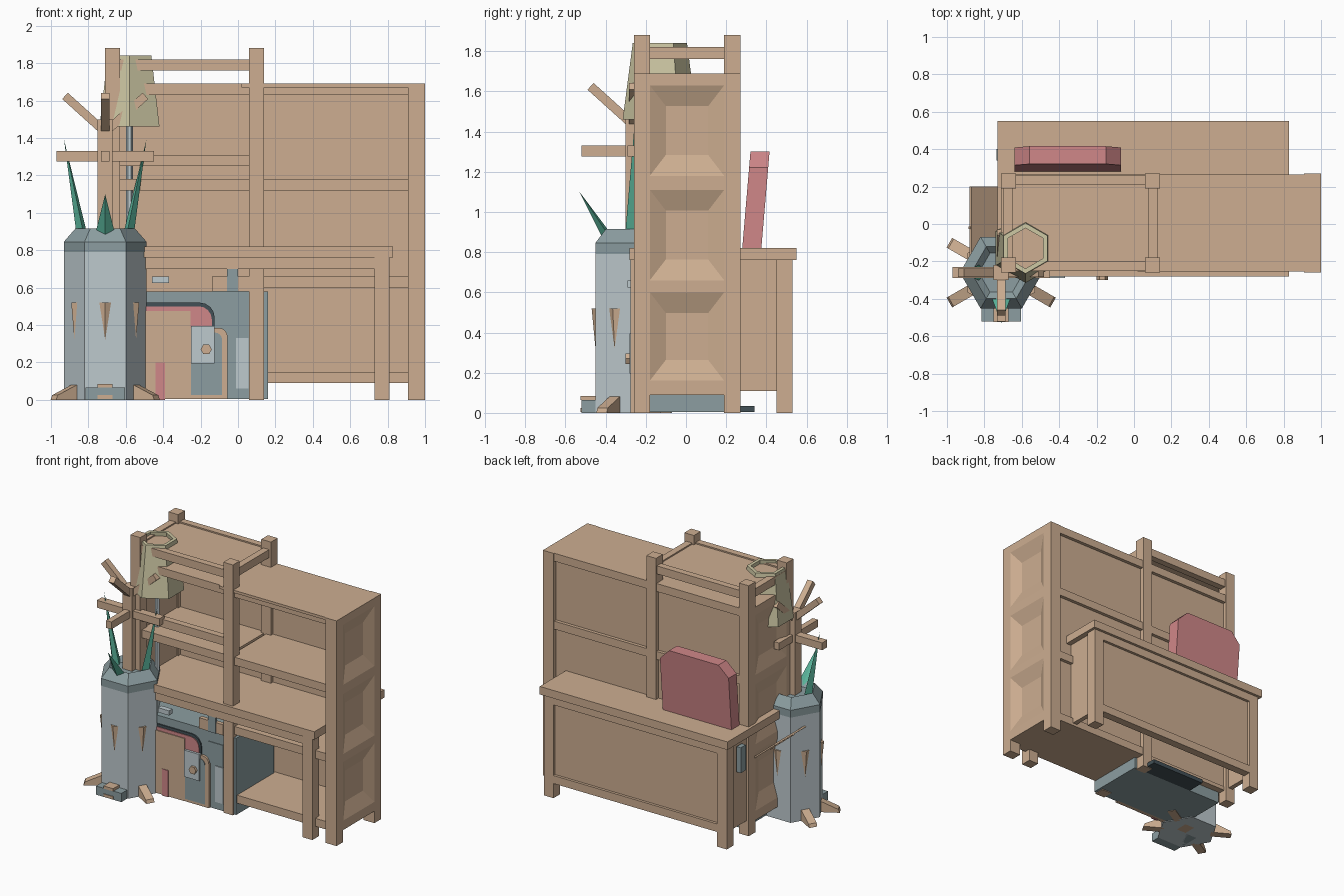
import bpy, bmesh, math
from mathutils import Vector, Matrix

if "Cube" in bpy.data.objects:
    bpy.data.objects.remove(bpy.data.objects["Cube"])

def mat(name, r, g, b):
    m = bpy.data.materials.new(name)
    m.diffuse_color = [((c / 255 + 0.055) / 1.055) ** 2.4 for c in (r, g, b)] + [1]
    m.use_nodes = True
    m.node_tree.nodes["Principled BSDF"].inputs["Base Color"].default_value = m.diffuse_color
    return m

TAN = mat("tan wood", 205, 174, 145)
GREY = mat("pale grey", 190, 202, 206)
TEAL = mat("grey teal", 140, 158, 161)
PINK = mat("pink", 208, 135, 137)
GREEN = mat("leaf green", 92, 184, 158)
OLIVE = mat("olive cream", 206, 200, 164)
DARK = mat("dark slate", 66, 80, 86)

def make(name, verts, faces, m):
    bm = bmesh.new()
    vs = [bm.verts.new(v) for v in verts]
    for f in faces:
        bm.faces.new([vs[i] for i in f])
    bmesh.ops.recalc_face_normals(bm, faces=bm.faces)
    me = bpy.data.meshes.new(name)
    bm.to_mesh(me)
    bm.free()
    me.materials.append(m)
    o = bpy.data.objects.new(name, me)
    bpy.context.collection.objects.link(o)
    return o

def loft(name, rings, m, caps=True):
    n = len(rings[0])
    faces = [(k * n + i, k * n + (i + 1) % n, (k + 1) * n + (i + 1) % n, (k + 1) * n + i)
             for k in range(len(rings) - 1) for i in range(n)]
    if caps:
        faces += [tuple(range(n)), tuple(range((len(rings) - 1) * n, len(rings) * n))]
    return make(name, [v for r in rings for v in r], faces, m)

def box(name, x0, x1, y0, y1, z0, z1, m=TAN):
    return loft(name, [[(x0, y0, z), (x1, y0, z), (x1, y1, z), (x0, y1, z)] for z in (z0, z1)], m)

def ring(cx, cy, z, r, n=6, rot=0.0):
    return [(cx + r * math.cos(rot + 2 * math.pi * i / n),
             cy + r * math.sin(rot + 2 * math.pi * i / n), z) for i in range(n)]

def beam(name, p, q, w, m=TAN):
    p, q = Vector(p), Vector(q)
    d = (q - p).normalized()
    s = d.cross(Vector((0, 0, 1))).normalized() * w / 2
    t = s.cross(d)
    return loft(name, [[c + s + t, c - s + t, c - s - t, c + s - t] for c in (p, q)], m)

def side_panel(name, xo, xi, depth):
    """Framed end panel with three sloping recesses, outer face at xo."""
    for y0, y1 in ((-.26, -.18), (.19, .27)):
        box(name + "_stile", min(xo, xi), max(xo, xi), y0, y1, 0, 1.69)
    levels = [(.09, .16), (.60, .66), (1.11, 1.18), (1.63, 1.69)]
    for z0, z1 in levels:
        box(name + "_rail", min(xo, xi), max(xo, xi), -.18, .19, z0, z1)
    for a, b in zip(levels, levels[1:]):
        z0, z1 = a[1], b[0]
        rect = lambda x, e: [(x, -.18 + e, z0 + e * 1.3), (x, .19 - e, z0 + e * 1.3),
                             (x, .19 - e, z1 - e * 1.3), (x, -.18 + e, z1 - e * 1.3)]
        xm = xo + depth
        loft(name + "_recess", [rect(xi, 0), rect(xo, 0), rect(xm, .08)], TAN)

# shelf unit: end panels, posts, back, boards
side_panel("right_end", 1.0, .91, -.04)
side_panel("left_end", -.71, -.64, .03)
for x in (-.71, .06):
    for y in (-.26, .19):
        box("shelf_post", x, x + .08, y, y + .08, 0, 1.88)
box("shelf_back", -.66, .93, .215, .24, .1, 1.66)
for z0, z1 in ((1.63, 1.69), (1.12, 1.18), (.60, .66), (.09, .15)):
    box("right_shelf", .10, .92, -.24, .265, z0, z1)
for z0, z1 in ((1.63, 1.69), (1.12, 1.18)):
    box("left_shelf", -.66, .08, -.24, .265, z0, z1)
box("left_floor", -.66, .08, -.22, .25, .09, .12)
box("shelf_top_cover", .02, .95, -.255, .265, 1.67, 1.69)
box("left_top_board", -.67, .10, -.22, .235, 1.77, 1.81)
for y in (-.25, .21):
    box("left_top_rail", -.63, .06, y, y + .05, 1.76, 1.82)
for x in (-.70, .075):
    box("left_top_side_rail", x, x + .05, -.18, .19, 1.76, 1.82)
box("left_low_rail", -.63, .06, -.25, -.20, 1.25, 1.31)

# desk passing through the shelf
box("desk_top", -.73, .83, -.28, .55, .76, .82)
for x in (-.71, .73):
    for y in (-.275, .45):
        box("desk_leg", x, x + .08, y, y + .08, 0, .77)
for x in (-.69, .755):
    box("desk_side", x, x + .035, .22, .47, .11, .76)
box("desk_back", -.66, .76, .485, .51, .11, .76)
for z0, z1 in ((.70, .765), (.11, .17)):
    box("desk_back_rail", -.65, .75, .47, .53, z0, z1)
box("desk_front_apron", -.65, .75, -.27, -.22, .70, .765)
box("desk_trim", -.14, .06, -.262, -.23, .58, .66)
box("trim_lock", -.06, 0, -.268, -.25, .58, .70, TEAL)

# storage cabinet and luggage under the desk
box("cabinet", -.62, .16, -.25, .20, .005, .58, TEAL)
box("cabinet_pale_inset", -.01, .055, -.256, -.245, .06, .33, GREY)
box("cabinet_panel", -.07, .055, -.255, -.245, .34, .50, TEAL)
def rounded(name, x0, x1, z0, z1, r, y0, y1, m):
    pts = [(x0, z0), (x1, z0)]
    pts += [(x1 - r + r * math.cos(a * math.pi / 8), z1 - r + r * math.sin(a * math.pi / 8)) for a in range(5)]
    pts += [(x0, z1)]
    return loft(name, [[(x, y, z) for x, z in pts] for y in (y0, y1)], m)
rounded("dark_case_rim", -.60, -.125, .38, .52, .08, -.259, -.24, DARK)
rounded("pink_case", -.60, -.14, .02, .50, .07, -.264, -.24, PINK)
rounded("tan_case_rim", -.60, -.055, .005, .385, .05, -.268, -.24, TAN)
box("tan_case_upper", -.60, -.255, -.27, -.24, .005, .475)
rounded("case_inner_panel", -.25, -.085, .025, .36, .04, -.272, -.24, TEAL)
box("pink_strap", -.44, -.39, -.274, -.26, 0, .20, PINK)
box("lock_plate", -.25, -.125, -.282, -.26, .195, .395, GREY)
loft("lock_knob", [[(x, y, z) for x, z, _ in ring(-.17, .27, 0, .03)] for y in (-.30, -.27)], TAN)
box("pull_handle", -.46, -.37, -.29, -.25, .625, .66, GREY)
box("rear_foot", -.35, .10, .18, .34, .005, .035, DARK)
box("side_plaque", -.735, -.70, .34, .40, .53, .72, TEAL)
beam("leaning_board", (-.88, -.02, .70), (-.05, -.02, .02), .012).scale = (1, 1, 1)
loft("leaning_board_sheet", [[(x, y, z) for x, z in ((-.88, .70), (-.05, .01), (-.04, .015), (-.87, .708))]
                             for y in (-.24, .20)], TAN)

# pink cushion leaning on the desk top
prof = [(-.64, 0), (-.07, 0), (-.07, .40), (-.15, .48), (-.56, .48), (-.64, .40)]
loft("cushion", [[(x, y + z * .085, .82 + z) for x, z in prof] for y in (.28, .375)], PINK)

# hexagonal planter
PX, PY = -.71, -.26
loft("planter_body", [ring(PX, PY, z, .22) for z in (0, .79)], GREY)
loft("planter_band", [ring(PX, PY, z, .221) for z in (.79, .845)], TEAL)
loft("planter_rim", [ring(PX, PY, z, r) for z, r in ((.845, .221), (.915, .16), (.88, .12))], TEAL)
box("planter_base", PX - .105, PX + .105, -.52, -.28, 0, .065, TEAL)
for z in (.005, .065):
    box("base_stud", PX - .04, PX + .04, -.525, -.45, z, z + .02)
for a in (30, 150, 210, 330):
    d = Vector((math.cos(math.radians(a)), math.sin(math.radians(a)), 0))
    s = Vector((-d.y, d.x, 0)) * .03
    c = Vector((PX, PY, 0))
    tri = [c + d * .17 + Vector((0, 0, .09)), c + d * .17, c + d * .32, c + d * .31 + Vector((0, 0, .025))]
    loft("planter_foot", [[p + s for p in tri], [p - s for p in tri]], TAN)
for a in range(-150, 180, 60):
    d = Vector((math.cos(math.radians(a)), math.sin(math.radians(a)), 0))
    s = Vector((-d.y, d.x, 0)) * .033
    c = Vector((PX, PY, 0)) + d * .1895
    up = Vector((0, 0, 1))
    make("planter_spike", [c - s + up * .52, c + s + up * .52, c + d * .02 + up * .52, c + up * .31],
         [(0, 1, 2), (0, 1, 3), (1, 2, 3), (2, 0, 3)], TAN)
for a, reach, h in ((180, .22, 1.39), (0, .22, 1.39), (270, .27, 1.10)):
    d = Vector((math.cos(math.radians(a)), math.sin(math.radians(a)), 0))
    s = Vector((-d.y, d.x, 0))
    c = Vector((PX, PY, .86)) + d * .11
    w = .06 if a == 270 else .045
    tip = Vector((PX, PY, h)) + d * reach
    make("leaf", [c + s * w, c - s * w, c + d * .04, c - d * .02, tip],
         [(0, 2, 4), (2, 1, 4), (1, 3, 4), (3, 0, 4), (0, 3, 1, 2)], GREEN)

# coat stand rising out of the planter
box("stand_trunk", PX - .04, PX + .04, PY - .04, PY + .04, .85, 1.50)
box("stand_cross_bar", -.97, -.45, PY - .03, PY + .03, 1.275, 1.33)
box("stand_cross_bar_deep", PX - .022, PX + .022, -.52, PY + .2, 1.275, 1.33)
for dx, dy in ((1, 0), (-1, 0), (0, -1), (0, 1)):
    beam("stand_branch", (PX + dx * .01, PY + dy * .01, 1.44),
         (PX + dx * .215, PY + dy * .215, 1.625), .045)

# lamp with open hexagonal shade
LX, LY, R = -.58, -.13, math.pi / 6
loft("lamp_shade", [ring(LX, LY, 1.46, .185, 6, R), ring(LX, LY, 1.84, .135, 6, R),
                    ring(LX, LY, 1.84, .108, 6, R), ring(LX, LY, 1.46, .16, 6, R),
                    ring(LX, LY, 1.46, .185, 6, R)], OLIVE, caps=False)
loft("lamp_stem", [ring(LX, LY, z, .018) for z in (.82, 1.60)], GREY)
